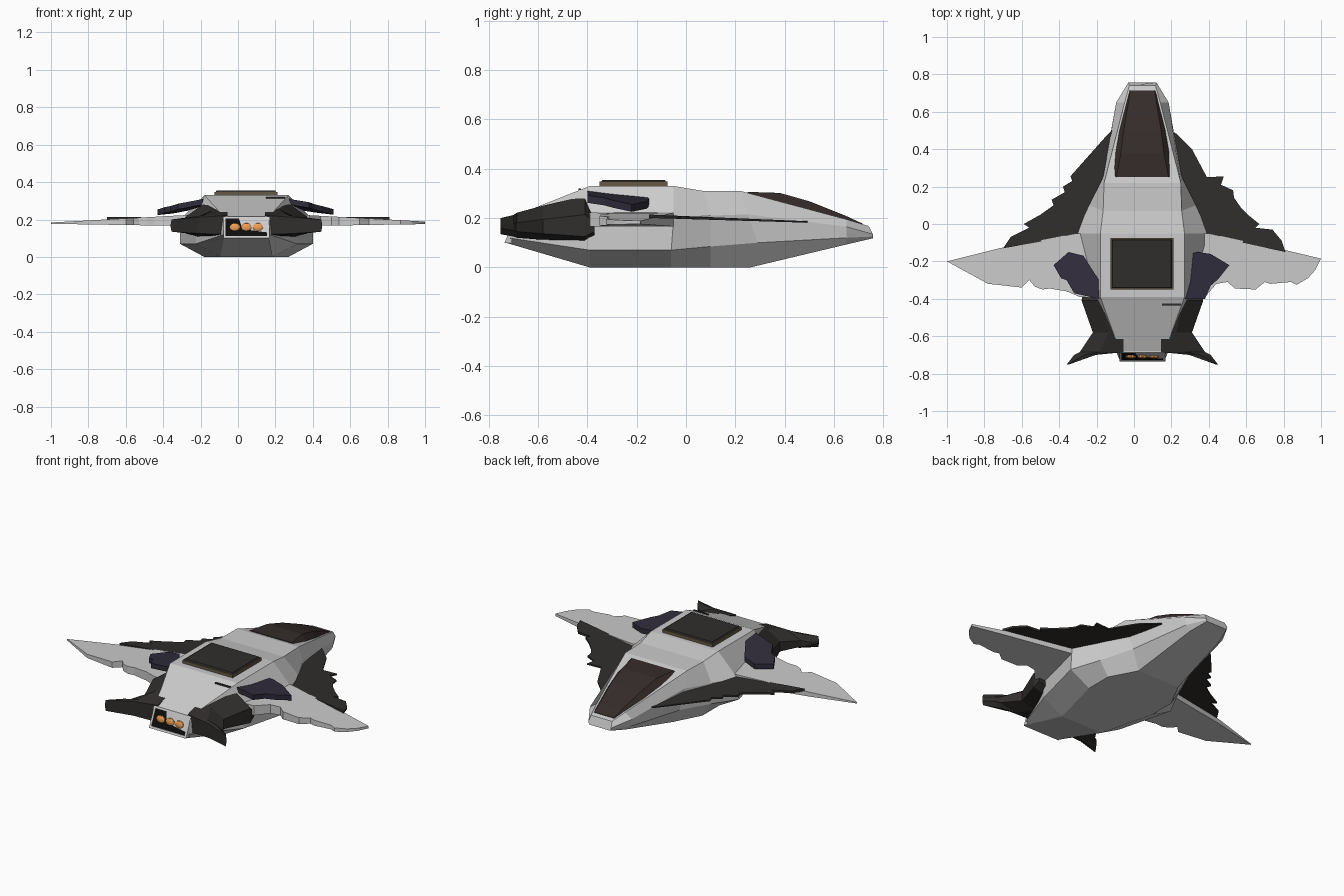
import bpy, bmesh
from mathutils import Vector

if "Cube" in bpy.data.objects:
    bpy.data.objects.remove(bpy.data.objects["Cube"])

CX = 0.045  # hull centre line (broken wing tips are uneven)


def mat(name, c):
    m = bpy.data.materials.new(name)
    m.diffuse_color = (*c, 1)
    m.use_nodes = True
    m.node_tree.nodes["Principled BSDF"].inputs["Base Color"].default_value = m.diffuse_color
    return m


DARK = mat("charcoal", (0.03, 0.027, 0.025))
GLASS = mat("smoked_glass", (0.035, 0.025, 0.023))
VIOLET = mat("dark_violet", (0.03, 0.026, 0.045))
BLACK = mat("black", (0.004, 0.004, 0.004))
BROWN = mat("brown_trim", (0.13, 0.10, 0.06))
GLOW = mat("orange_glow", (0.9, 0.36, 0.09))


def finish(name, bm, material=None):
    bmesh.ops.recalc_face_normals(bm, faces=bm.faces)
    me = bpy.data.meshes.new(name)
    bm.to_mesh(me)
    bm.free()
    ob = bpy.data.objects.new(name, me)
    bpy.context.collection.objects.link(ob)
    if material:
        me.materials.append(material)
    return ob


def loft(name, rings, material=None):
    bm = bmesh.new()
    vs = [[bm.verts.new(p) for p in r] for r in rings]
    n = len(rings[0])
    for a, b in zip(vs, vs[1:]):
        for i in range(n):
            j = (i + 1) % n
            bm.faces.new((a[i], a[j], b[j], b[i]))
    bm.faces.new(vs[0])
    bm.faces.new(vs[-1])
    return finish(name, bm, material)


def mirrored(half):
    """Half section of (y, half width, z) -> closed ring about the centre line."""
    return ([(CX + w, y, z) for y, w, z in half]
            + [(CX - w, y, z) for y, w, z in reversed(half)])


def plate(name, outline, top, bottom, material=None):
    """Sheet whose top and bottom heights are functions of (x, y)."""
    bm = bmesh.new()
    up = [bm.verts.new((x, y, top(x, y))) for x, y in outline]
    lo = [bm.verts.new((x, y, bottom(x, y))) for x, y in outline]
    caps = [bm.faces.new(up), bm.faces.new(lo)]
    for i in range(len(up)):
        j = (i + 1) % len(up)
        bm.faces.new((up[i], up[j], lo[j], lo[i]))
    bmesh.ops.recalc_face_normals(bm, faces=bm.faces)
    bmesh.ops.triangulate(bm, faces=caps)
    return finish(name, bm, material)


def box(name, x0, x1, y0, y1, z0, z1, material=None, inset=0):
    def ring(z, i):
        return [(x0 + i, y0 + i, z), (x1 - i, y0 + i, z),
                (x1 - i, y1 - i, z), (x0 + i, y1 - i, z)]
    return loft(name, [ring(z0, 0), ring(z1, inset)], material)


# Hull: each station lists roof edge, upper chine, lower chine, keel edge
stations = [
    [(-.68, .12, .215), (-.70, .122, .19), (-.72, .122, .12), (-.73, .12, .10)],
    [(-.39, .225, .33), (-.40, .27, .20), (-.39, .27, .07), (-.39, .14, 0)],
    [(-.05, .225, .33), (-.05, .355, .20), (-.06, .355, .07), (-.06, .225, 0)],
    [(.07, .21, .31), (.10, .285, .21), (.10, .28, .085), (.10, .225, 0)],
    [(.22, .205, .31), (.25, .21, .215), (.29, .205, .10), (.26, .14, 0)],
    [(.65, .095, .195), (.65, .14, .165), (.65, .13, .12), (.65, .10, .093)],
    [(.74, .07, .168), (.757, .075, .135), (.757, .073, .125), (.757, .07, .118)],
]
loft("hull", [mirrored(s) for s in stations])

# Cockpit glass
loft("canopy", [mirrored([(y, wt, zt), (y, wb, zb)]) for y, wt, zt, wb, zb in [
    (.25, .14, .306, .17, .28), (.38, .115, .302, .145, .265),
    (.50, .10, .268, .125, .232), (.65, .075, .208, .095, .18),
    (.715, .065, .178, .078, .165)]], GLASS)

# Roof hatch
box("hatch_trim", -.125, .21, -.35, -.075, .325, .348, BROWN)
box("hatch_cover", -.12, .205, -.345, -.08, .345, .355, DARK, .006)
box("roof_sliver", .15, .25, -.435, -.425, .305, .32, DARK)

# Slanted engine outlet with frame, recess panel and three burners
def slant(z):
    return -.73 + (z - .10) * .05 / .115


def outlet(name, hw, z0, z1, out, material=None):
    back = [(CX + s * hw, slant(z) + .04, z) for s, z in ((-1, z0), (1, z0), (1, z1), (-1, z1))]
    loft(name, [back, [(x, y - .04 - out, z) for x, y, z in back]], material)


outlet("outlet_panel", .112, .112, .205, .003, BLACK)
outlet("outlet_lower_rim", .122, .10, .112, .006)
outlet("outlet_upper_rim", .122, .205, .215, .006)
for side in (-1, 1):
    x = CX + side * .117
    loft("outlet_side_rim", [[(x + dx, slant(z) - .006 * o + .02 * (1 - o), z)
         for dx, o in ((-.006, 0), (.006, 0), (.006, 1), (-.006, 1))] for z in (.10, .215)])
for i in (-1, 0, 1):
    bm = bmesh.new()
    bmesh.ops.create_uvsphere(bm, u_segments=10, v_segments=6, radius=1)
    for v in bm.verts:
        v.co = Vector((v.co.x * .029, v.co.y * .012, v.co.z * .024)) + Vector((CX + i * .062, slant(.158) - .004, .158))
    finish("burner", bm, GLOW)

# Main wings, with torn trailing edges
def span(x):
    return max(0, abs(x - CX) - .3)


def wing_top(x, y): return .225 - .055 * span(x)
def wing_bottom(x, y): return .165 + .016 * span(x)


right_wing = [(.20, -.06), (.40, -.05), (.81, -.14), (1, -.185), (.97, -.245), (.93, -.29),
              (.87, -.325), (.84, -.31), (.73, -.32), (.70, -.31), (.65, -.35), (.54, -.345),
              (.50, -.31), (.44, -.32), (.38, -.39), (.20, -.40)]
left_wing = [(-.11, -.06), (-.31, -.05), (-.72, -.13), (-1, -.20), (-.78, -.32), (-.73, -.325),
             (-.60, -.34), (-.56, -.30), (-.53, -.335), (-.49, -.35), (-.45, -.345),
             (-.36, -.36), (-.29, -.39), (-.11, -.40)]
plate("right_wing", right_wing, wing_top, wing_bottom)
plate("left_wing", left_wing, wing_top, wing_bottom)

# Thin dark forward strakes with ragged edges
right_strake = [(.15, .45), (.20, .50), (.23, .48), (.31, .40), (.39, .25), (.48, .255), (.465, .21),
                (.53, .18), (.535, .14), (.57, .09), (.62, .04), (.67, .0), (.65, -.02),
                (.74, -.03), (.79, -.09), (.81, -.15), (.40, -.06), (.20, -.06)]
left_strake = [(-.06, .45), (-.12, .50), (-.14, .48), (-.34, .255), (-.33, .23), (-.38, .20),
               (-.37, .17), (-.44, .13), (-.43, .10), (-.50, .05), (-.59, .0), (-.56, -.02),
               (-.66, -.07), (-.70, -.13), (-.31, -.06), (-.11, -.06)]
for name, o in (("right_strake", right_strake), ("left_strake", left_strake)):
    plate(name, o, lambda x, y: .208 - .042 * y, lambda x, y: .196 - .03 * y, DARK)

# Violet fins above the wing roots
fin_top = lambda x, y: .315 - .17 * (abs(x - CX) - .2) - .08 * (y + .4)
fin_low = lambda x, y: fin_top(x, y) - .03
plate("right_fin", [(.24, -.36), (.30, -.16), (.34, -.15), (.41, -.16), (.51, -.22), (.45, -.295),
                    (.41, -.33), (.38, -.40), (.27, -.40)], fin_top, fin_low, VIOLET)
plate("left_fin", [(-.15, -.36), (-.27, -.17), (-.35, -.15), (-.43, -.22), (-.39, -.29), (-.36, -.30),
                   (-.32, -.37), (-.19, -.40)], fin_top, fin_low, VIOLET)

# Swept dark rear nacelles: (y, inner, shoulder, outer, z bottom, z top)
nacelle = [(-.37, .20, .24, .32, .12, .22), (-.41, .16, .22, .325, .10, .29),
           (-.58, .10, .18, .265, .112, .25), (-.685, .10, .23, .335, .12, .222),
           (-.70, .25, .31, .365, .125, .212), (-.752, .395, .40, .405, .135, .20)]
for side, name in ((1, "right_nacelle"), (-1, "left_nacelle")):
    loft(name, [[(CX + side * a, y, zb), (CX + side * a, y, zt), (CX + side * b, y, zt),
                 (CX + side * c, y, zt * .6 + zb * .4), (CX + side * c, y, zb + .025),
                 (CX + side * b, y, zb)] for y, a, b, c, zb, zt in nacelle], DARK)
